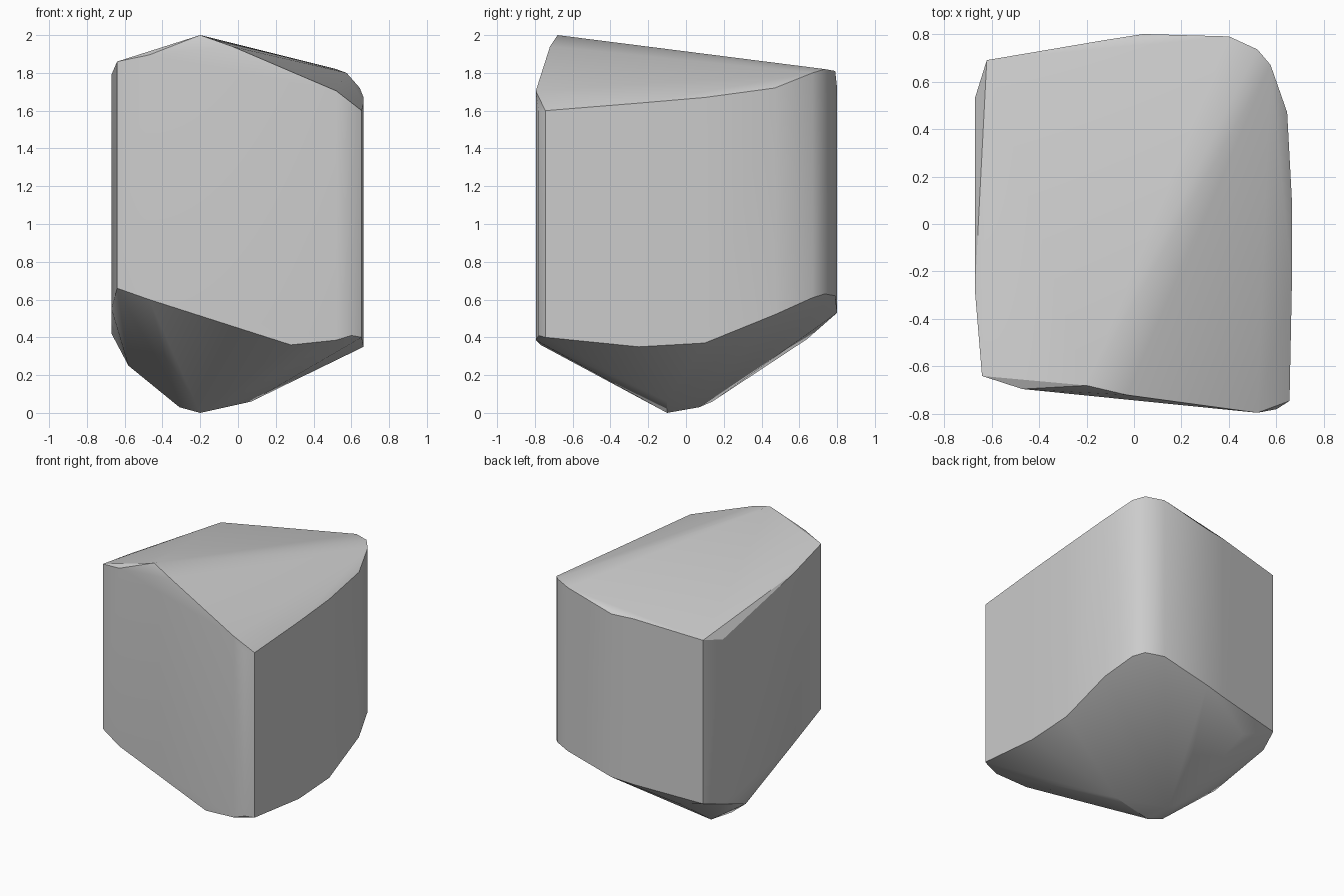
import bpy
import bmesh
import math

default_cube = bpy.data.objects.get("Cube")
if default_cube:
    bpy.data.objects.remove(default_cube, do_unlink=True)


def make_material(name, colour):
    material = bpy.data.materials.new(name)
    material.use_nodes = True
    material.diffuse_color = colour
    material.node_tree.nodes["Principled BSDF"].inputs["Base Color"].default_value = colour
    return material


def hull_object(name, points, material):
    """Wrap a tight convex skin around the points."""
    mesh = bpy.data.meshes.new(name)
    bm = bmesh.new()
    for point in points:
        bm.verts.new(point)
    bmesh.ops.convex_hull(bm, input=bm.verts[:])
    # drop points that fell inside the skin
    loose = [v for v in bm.verts if not v.link_faces]
    bmesh.ops.delete(bm, geom=loose, context="VERTS")
    bmesh.ops.dissolve_limit(bm, angle_limit=math.radians(0.5),
                             verts=bm.verts[:], edges=bm.edges[:])
    bmesh.ops.recalc_face_normals(bm, faces=bm.faces[:])
    bm.to_mesh(mesh)
    bm.free()
    mesh.materials.append(material)
    obj = bpy.data.objects.new(name, mesh)
    bpy.context.collection.objects.link(obj)
    return obj


# Upright walls: x, y, top height, bottom height
walls = [
    (-.67, .53, 1.62, .42), (-.62, .69, 1.66, .47),
    (-.12, .775, 1.715, .51), (.04, .8, 1.717, .53),
    (.4, .79, 1.81, .62), (.52, .735, 1.82, .63),
    (.575, .67, 1.8, .61), (.645, .47, 1.72, .52),
    (.665, .1, 1.67, .37), (.665, -.25, 1.64, .35),
    (.655, -.745, 1.6, .4), (.6, -.78, 1.6, .41),
    (.52, -.795, 1.705, .385), (-.47, -.695, 1.895, .6),
    (-.64, -.64, 1.86, .66), (-.67, -.28, 1.79, .55),
]

# Roof ridge
ridge = [(-.2, -.68, 2), (-.03, -.72, 1.94)]

# Pointed underside
underside = [
    (-.2, -.1, 0), (-.31, -.08, .03), (-.24, .07, .03), (-.3, .14, .06),
    (.07, -.1, .06), (-.58, .14, .25), (.28, -.77, .36), (-.4, .64, .39),
]

points = ridge + underside
for x, y, top, bottom in walls:
    points += [(x, y, top), (x, y, bottom)]

grey = make_material("stone grey", (.6, .6, .6, 1))
block = hull_object("stone_block", points, grey)

# Soft shading across shallow facets, crisp main edges
bpy.ops.object.select_all(action="DESELECT")
block.select_set(True)
bpy.context.view_layer.objects.active = block
bpy.ops.object.shade_smooth_by_angle(angle=math.radians(30))
